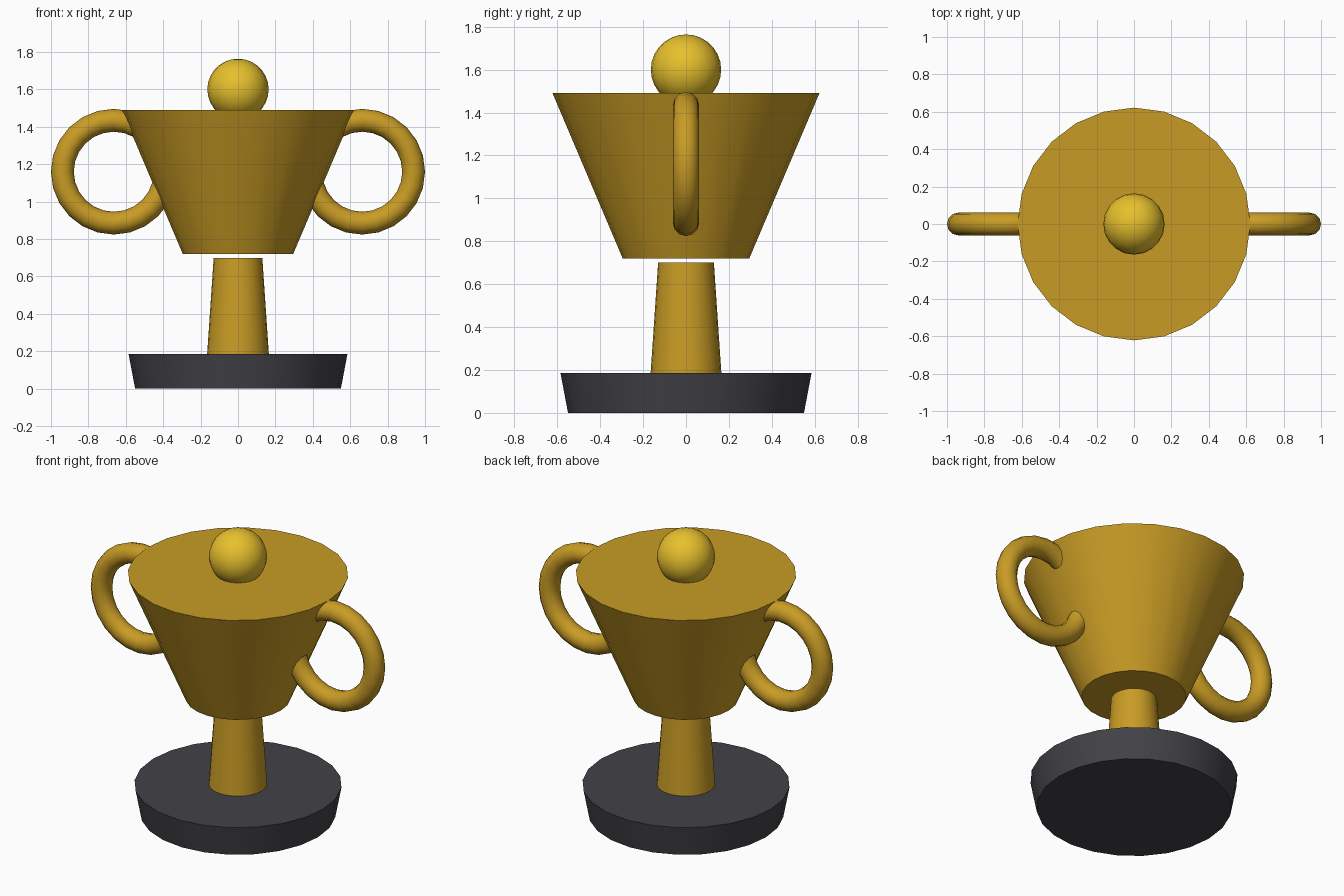
import bpy
import math

if "Cube" in bpy.data.objects:
    bpy.data.objects.remove(bpy.data.objects["Cube"])


def material(name, color):
    m = bpy.data.materials.new(name)
    m.diffuse_color = (*color, 1)
    m.use_nodes = True
    m.node_tree.nodes["Principled BSDF"].inputs["Base Color"].default_value = m.diffuse_color
    return m


gold = material("gold", (0.58, 0.33, 0.018))
bright_gold = material("bright_gold", (0.80, 0.53, 0.026))
dark = material("dark_base", (0.055, 0.053, 0.063))


def finish(name, mat):
    ob = bpy.context.object
    ob.name = ob.data.name = name
    ob.data.materials.append(mat)
    bpy.ops.object.shade_smooth_by_angle(angle=math.radians(35))
    return ob


def tapered(name, z0, z1, r0, r1, mat):
    bpy.ops.mesh.primitive_cone_add(vertices=24, radius1=r0, radius2=r1,
                                    depth=z1 - z0, location=(0, 0, (z0 + z1) / 2))
    return finish(name, mat)


# Plinth, stem and solid cup (small gap between stem and cup)
tapered("base", 0, 0.185, 0.55, 0.585, dark)
tapered("stem", 0.185, 0.70, 0.165, 0.13, gold)
tapered("cup", 0.72, 1.49, 0.295, 0.622, gold)

# Ring handles, sunk into the cup sides
for side, label in ((-1, "left"), (1, "right")):
    bpy.ops.mesh.primitive_torus_add(major_segments=24, minor_segments=12,
                                     major_radius=0.275, minor_radius=0.061,
                                     location=(side * 0.664, 0, 1.16),
                                     rotation=(math.pi / 2, 0, 0))
    finish(label + "_handle", gold)

# Ball on top
bpy.ops.mesh.primitive_uv_sphere_add(segments=20, ring_count=14, radius=0.164,
                                     location=(0, 0, 1.6))
finish("ball", bright_gold)
